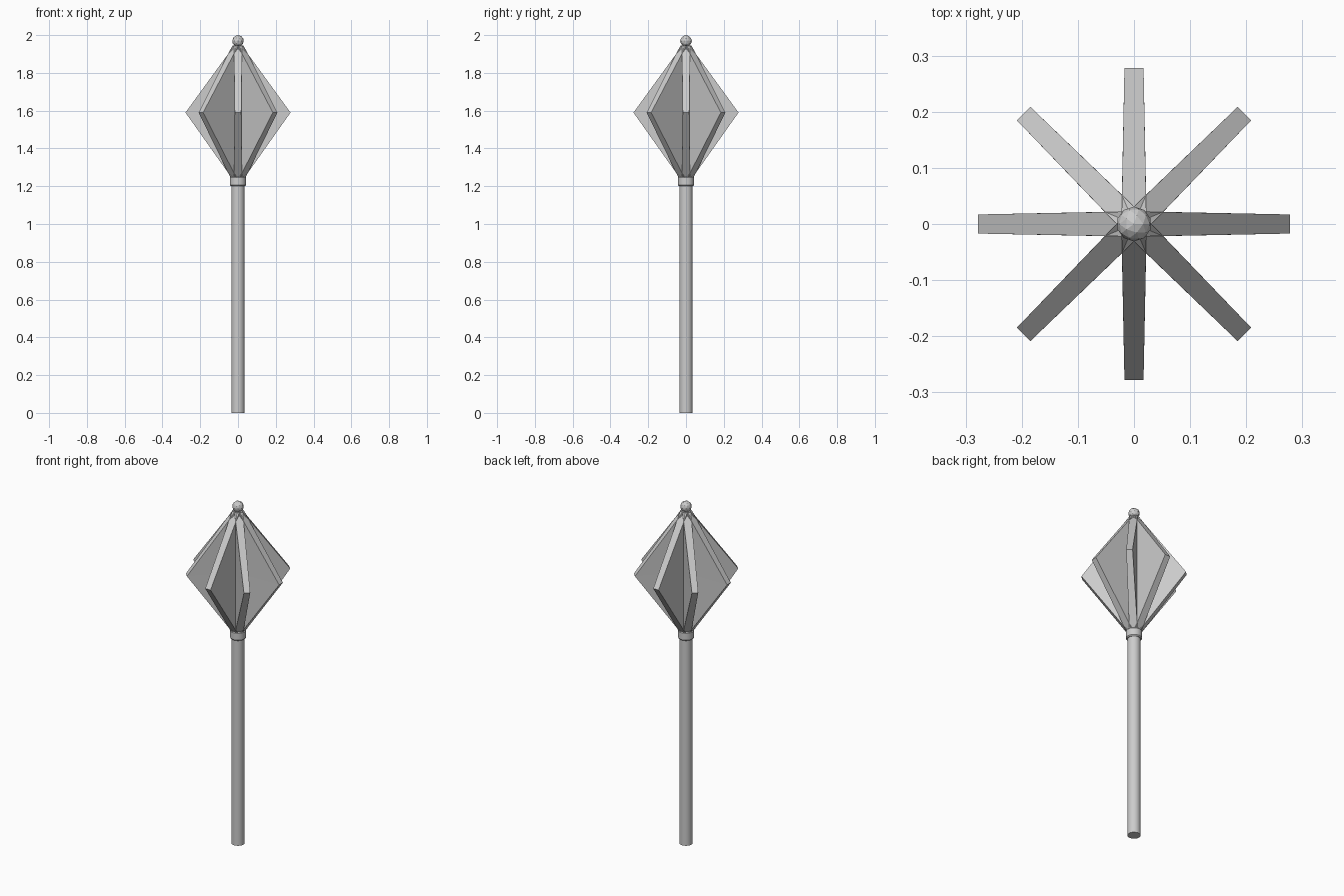
import bpy, bmesh, math
from mathutils import Matrix

if "Cube" in bpy.data.objects:
    bpy.data.objects.remove(bpy.data.objects["Cube"])


def finish(name, bm):
    bmesh.ops.recalc_face_normals(bm, faces=bm.faces)
    mesh = bpy.data.meshes.new(name)
    bm.to_mesh(mesh)
    bm.free()
    obj = bpy.data.objects.new(name, mesh)
    bpy.context.collection.objects.link(obj)
    return obj


def lathe(name, profile, sides=20):
    """Closed solid of revolution from (radius, z) points."""
    bm = bmesh.new()
    rings = [[bm.verts.new((r * math.cos(2 * math.pi * i / sides),
                            r * math.sin(2 * math.pi * i / sides), z))
              for i in range(sides)] for r, z in profile]
    for a, b in zip(rings, rings[1:]):
        for i in range(sides):
            j = (i + 1) % sides
            bm.faces.new((a[i], a[j], b[j], b[i]))
    bm.faces.new(rings[0])
    bm.faces.new(rings[-1])
    obj = finish(name, bm)
    bpy.context.view_layer.objects.active = obj
    obj.select_set(True)
    bpy.ops.object.shade_smooth_by_angle(angle=math.radians(30))
    obj.select_set(False)
    return obj


def flange(name, angle):
    """Diamond blade, thinning slightly towards its outer point."""
    profile = [(0, 1.24, 0.022), (0.034, 1.245, 0.022), (0.278, 1.59, 0.017),
               (0.02, 1.945, 0.022), (0, 1.945, 0.022)]
    bm = bmesh.new()
    left = [bm.verts.new((r, -t, z)) for r, z, t in profile]
    right = [bm.verts.new((r, t, z)) for r, z, t in profile]
    # each side is split along the line from the axis to the point
    mid = [bm.verts.new((0, s * 0.022, 1.59)) for s in (-1, 1)]
    for v, m in ((left, mid[0]), (right, mid[1])):
        bm.faces.new((v[0], v[1], v[2], m))
        bm.faces.new((m, v[2], v[3], v[4]))
    for i in range(4):
        bm.faces.new((left[i], left[i + 1], right[i + 1], right[i]))
    bm.faces.new((left[4], mid[0], mid[1], right[4]))
    bm.faces.new((mid[0], left[0], right[0], mid[1]))
    bm.transform(Matrix.Rotation(angle, 4, 'Z'))
    return finish(name, bm)


# handle and collar
lathe("shaft", [(0.035, 0), (0.035, 1.22)])
lathe("collar", [(0.038, 1.2), (0.043, 1.206), (0.043, 1.246), (0.038, 1.252)])

# eight flanges around the head
for k in range(8):
    flange(f"flange_{k + 1}", k * math.pi / 4)

# faceted finial ball
bm = bmesh.new()
bmesh.ops.create_icosphere(bm, subdivisions=2, radius=0.031,
                           matrix=Matrix.Translation((0, 0, 1.969)))
finish("finial_ball", bm)
